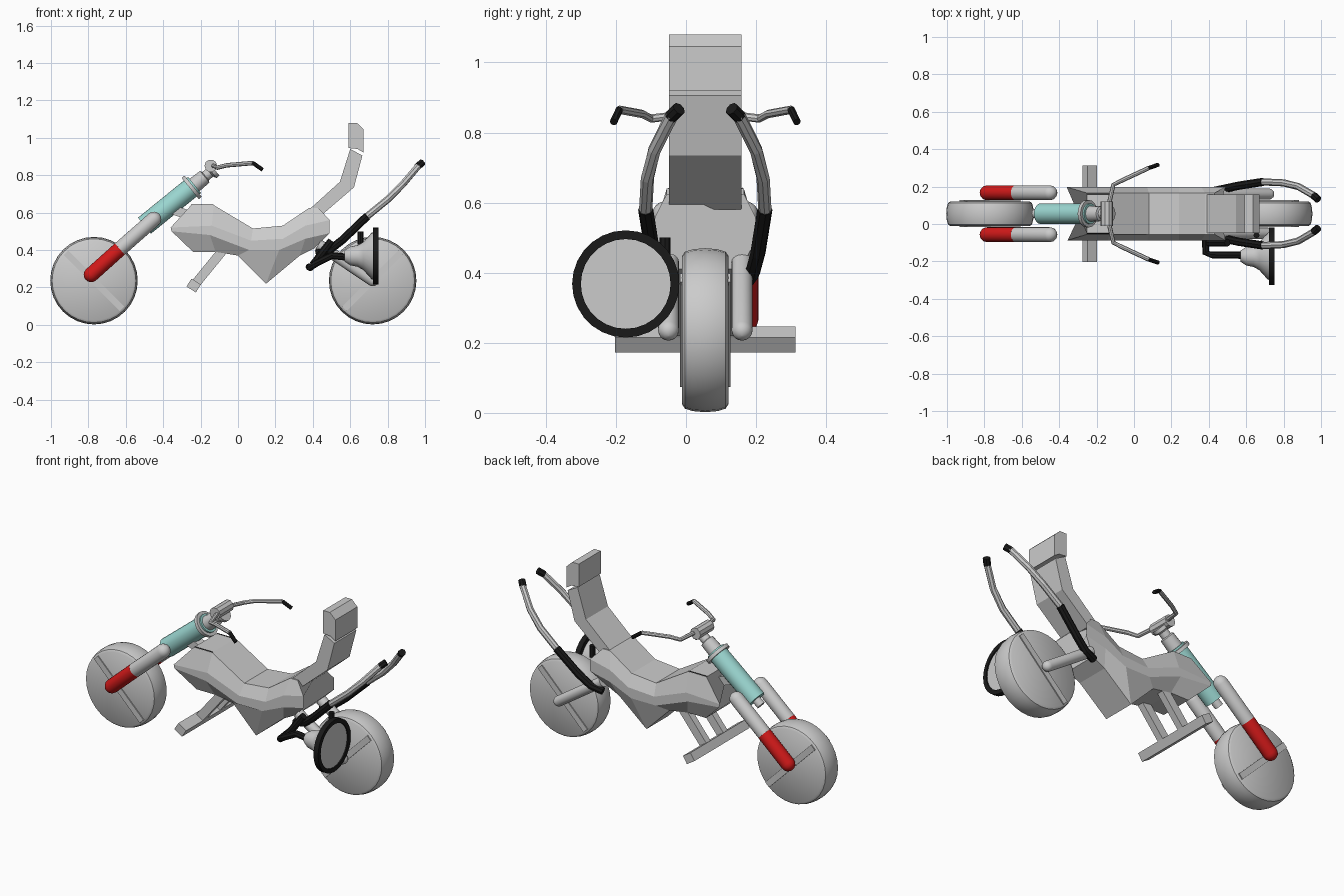
import bpy, bmesh, math
from mathutils import Vector

if "Cube" in bpy.data.objects:
    bpy.data.objects.remove(bpy.data.objects["Cube"])

C = 0.055  # y of the bike's mirror plane


def material(name, rgb):
    m = bpy.data.materials.new(name)
    m.diffuse_color = (*rgb, 1)
    m.use_nodes = True
    m.node_tree.nodes["Principled BSDF"].inputs["Base Color"].default_value = m.diffuse_color
    return m


RED = material("red", (0.65, 0.01, 0.01))
TEAL = material("teal", (0.33, 0.68, 0.64))
BLACK = material("black", (0.01, 0.01, 0.01))


def finish(name, bm, mat=None, smooth=None):
    bmesh.ops.recalc_face_normals(bm, faces=bm.faces)
    me = bpy.data.meshes.new(name)
    bm.to_mesh(me)
    bm.free()
    ob = bpy.data.objects.new(name, me)
    bpy.context.collection.objects.link(ob)
    if mat:
        me.materials.append(mat)
    if smooth:
        bpy.ops.object.select_all(action='DESELECT')
        ob.select_set(True)
        bpy.context.view_layer.objects.active = ob
        bpy.ops.object.shade_smooth_by_angle(angle=math.radians(smooth))
    return ob


def loft(name, rings, mat=None, smooth=None):
    bm = bmesh.new()
    vs = [[bm.verts.new(p) for p in r] for r in rings]
    n = len(vs[0])
    for a, b in zip(vs, vs[1:]):
        for i in range(n):
            bm.faces.new((a[i], a[(i + 1) % n], b[(i + 1) % n], b[i]))
    bm.faces.new(vs[0])
    bm.faces.new(vs[-1][::-1])
    return finish(name, bm, mat, smooth)


def circle(centre, axis, r, n):
    q = Vector(axis).to_track_quat('Z', 'Y')
    return [Vector(centre) + q @ Vector((r * math.cos(2 * math.pi * i / n),
            r * math.sin(2 * math.pi * i / n), 0)) for i in range(n)]


def lathe(name, origin, axis, profile, n=20, mat=None, smooth=35):
    """profile: (distance along axis, radius)"""
    axis = Vector(axis).normalized()
    return loft(name, [circle(Vector(origin) + axis * t, axis, r, n) for t, r in profile], mat, smooth)


def rod(name, a, b, r, n=20, mat=None, dome_a=False, dome_b=False):
    d = Vector(b) - Vector(a)
    dome = [(r * math.sin(t), r * math.cos(t)) for t in (0.4, 0.8, 1.2, 1.53)]
    prof = [(0, r), (d.length, r)]
    if dome_a:
        prof = [(-s, q) for s, q in dome[::-1]] + prof
    if dome_b:
        prof += [(d.length + s, q) for s, q in dome]
    return lathe(name, a, d, prof, n, mat)


def tube(name, path, r, mat=None, n=8):
    pts = [Vector(p) for p in path]
    rings = []
    for i, p in enumerate(pts):
        d = (pts[min(i + 1, len(pts) - 1)] - pts[max(i - 1, 0)])
        rings.append(circle(p, d, r, n))
    return loft(name, rings, mat)


def slab(name, outline, half, y=C, mat=None):
    """x-z outline extruded across y"""
    return loft(name, [[(x, y + s * half, z) for x, z in outline] for s in (-1, 1)], mat)


def bar(name, a, b, w, half, y=C):
    """flat bar from a to b in the x-z plane"""
    a, b = Vector(a), Vector(b)
    d = (b - a).normalized() * w / 2
    n = Vector((-d.y, d.x))
    return slab(name, [a + n, b + n, b - n, a - n], half, y)


# wheels: rounded tread, flat disc sides with a diagonal bar
tread = [(-0.066, 0.212), (-0.058, 0.224), (-0.035, 0.231), (0, 0.234),
         (0.035, 0.231), (0.058, 0.224), (0.066, 0.212)]
for name, x, s in (("front_wheel", -0.77, -1), ("rear_wheel", 0.72, 1)):
    lathe(name, (x, C, 0.236), (0, 1, 0), tread, 32)
    bar(name + "_bar", (x - 0.15, 0.236 - 0.15 * s), (x + 0.15, 0.236 + 0.15 * s), 0.035, 0.072)

# paired parts on both sides
for side, s in (("left", 1), ("right", -1)):
    y = lambda o: C + s * o
    # fork
    rod(side + "_fork_lower", (-0.785, y(0.112), 0.268), (-0.632, y(0.112), 0.405), 0.04, mat=RED, dome_a=True)
    rod(side + "_fork_upper", (-0.632, y(0.112), 0.405), (-0.45, y(0.112), 0.565), 0.04, dome_b=True)
    # handlebar and grip
    tube(side + "_handlebar", [(-0.14, C, 0.84), (-0.13, y(0.07), 0.85), (-0.11, y(0.155), 0.84),
                               (-0.06, y(0.18), 0.853), (0.08, y(0.245), 0.865)], 0.012)
    tube(side + "_grip", [(0.08, y(0.245), 0.865), (0.13, y(0.262), 0.83)], 0.011, BLACK)
    # swept exhaust
    tube(side + "_exhaust_base", [(0.42, y(0.12), 0.38), (0.49, y(0.135), 0.40), (0.56, y(0.15), 0.455),
                                  (0.69, y(0.17), 0.58)], 0.022, BLACK)
    tube(side + "_exhaust_pipe", [(0.69, y(0.17), 0.58), (0.80, y(0.165), 0.67), (0.88, y(0.145), 0.75),
                                  (0.965, y(0.095), 0.85)], 0.019)
    tube(side + "_exhaust_tip", [(0.96, y(0.098), 0.845), (0.985, y(0.075), 0.868)], 0.02, BLACK)
    # swing arm
    rod(side + "_swing_arm", (0.72, y(0.105), 0.236), (0.43, y(0.105), 0.43), 0.03, dome_a=True)
    # foot rest strut
    bar(side + "_footrest_strut", (-0.235, 0.21), (-0.08, 0.40), 0.05, 0.02, y(0.08))

bar("footrest", (-0.262, 0.226), (-0.212, 0.194), 0.05, 0.258)

# steering column
A = Vector((-0.50, C, 0.53))
D = Vector((0.776, 0, 0.63)).normalized()
lathe("steering_tube", A, D, [(0, 0.055), (0.345, 0.055)], 20, TEAL)
lathe("steering_pin", A, D, [(-0.04, 0.025), (0, 0.025)], 12)
lathe("steering_collar", A + D * 0.315, D, [(0, 0.073), (0.02, 0.073)], 20)
lathe("steering_neck", A + D * 0.33, D, [(0, 0.043), (0.085, 0.04), (0.09, 0.028), (0.12, 0.028),
                                        (0.13, 0.045), (0.15, 0.045)], 16)
rod("handlebar_clamp", (-0.145, C - 0.065, 0.85), (-0.145, C + 0.065, 0.85), 0.034, 10)
bar("column_bracket", (-0.36, 0.62), (-0.22, 0.57), 0.05, 0.03)

# body: stations with (x, z) for top, shoulder, waist and belly
stations = [
    ((-0.25, 0.64), (-0.36, 0.52), (-0.355, 0.50), (-0.24, 0.39)),
    ((-0.13, 0.64), (-0.14, 0.53), (-0.15, 0.48), (-0.12, 0.39)),
    ((0.08, 0.515), (0.07, 0.45), (0.06, 0.40), (0.00, 0.37)),
    ((0.24, 0.53), (0.24, 0.46), (0.22, 0.40), (0.15, 0.22)),
    ((0.38, 0.625), (0.36, 0.53), (0.36, 0.46), (0.33, 0.37)),
    ((0.43, 0.625), (0.49, 0.56), (0.49, 0.49), (0.41, 0.41)),
]
halves = (0.11, 0.143, 0.143, 0.10)
loft("body", [[(x, C + h, z) for (x, z), h in zip(st, halves)] +
              [(x, C - h, z) for (x, z), h in list(zip(st, halves))[::-1]] for st in stations])

# black trim lines on the body's front
tube("tank_trim", [(-0.25, C - 0.105, 0.638), (-0.13, C - 0.105, 0.638)], 0.005, BLACK, 4)
tube("tank_trim_back", [(-0.25, C + 0.105, 0.638), (-0.13, C + 0.105, 0.638)], 0.005, BLACK, 4)

# backrest and headrest
slab("backrest", [(0.36, 0.60), (0.39, 0.625), (0.545, 0.765), (0.60, 0.94), (0.665, 0.905),
                  (0.62, 0.735), (0.44, 0.58)], 0.103)
slab("headrest", [(0.592, 0.945), (0.592, 1.08), (0.635, 1.08), (0.672, 1.045), (0.672, 0.92), (0.64, 0.94)], 0.103)

# side booster: cone, black rim, face and mounting arm
P, X = (0, -0.172, 0.368), (1, 0, 0)
lathe("booster_cone", P, X, [(0.57, 0.03), (0.60, 0.05), (0.64, 0.058), (0.67, 0.075), (0.715, 0.125), (0.745, 0.135)], 24)
lathe("booster_rim", P, X, [(0.722, 0.153), (0.752, 0.153), (0.752, 0.128), (0.722, 0.128), (0.722, 0.153)], 28, BLACK)
tube("booster_arm", [(0.38, -0.07, 0.31), (0.385, -0.155, 0.305), (0.42, -0.165, 0.33),
                     (0.50, -0.165, 0.37), (0.60, -0.168, 0.36)], 0.019, BLACK)
tube("booster_arm_brace", [(0.40, -0.10, 0.32), (0.50, -0.10, 0.45)], 0.02, BLACK)
tube("booster_stud", [(0.655, -0.06, 0.43), (0.655, -0.06, 0.50)], 0.016, BLACK)
